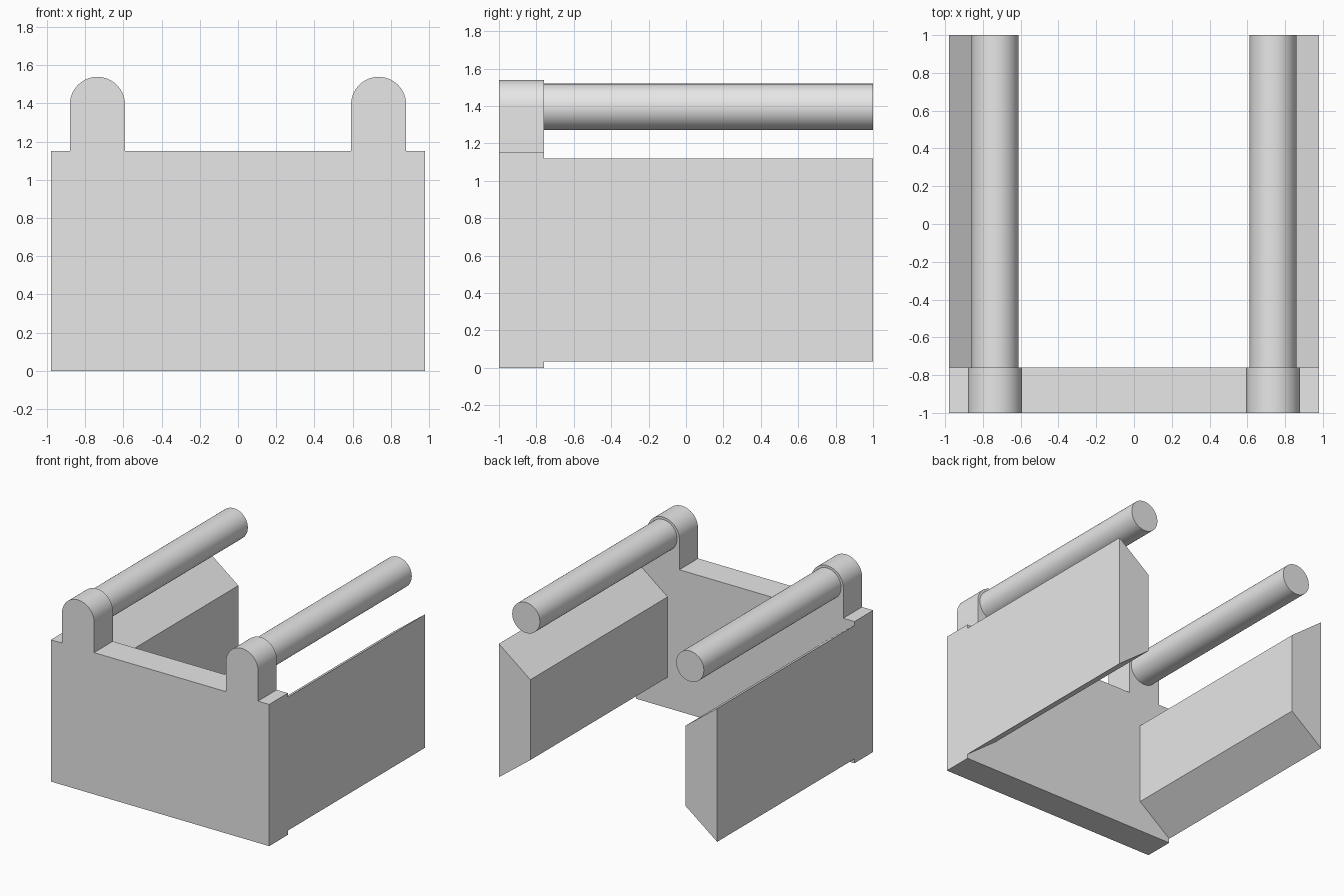
import bpy
import bmesh
from math import cos, sin, pi, radians

if "Cube" in bpy.data.objects:
    bpy.data.objects.remove(bpy.data.objects["Cube"], do_unlink=True)

FRONT, WALL_BACK, REAR = -1.0, -0.76, 1.0
HALF_WIDTH = 0.98
ROD_X, ROD_Z = 0.736, 1.395
ROD_RADIUS, LUG_RADIUS = 0.124, 0.144

grey = bpy.data.materials.new("plain_grey")
grey.use_nodes = True
grey.diffuse_color = (0.8, 0.8, 0.8, 1)
grey.node_tree.nodes["Principled BSDF"].inputs["Base Color"].default_value = (0.8, 0.8, 0.8, 1)


def arc(x, z, radius, start, end, steps):
    """Points of an arc in the front plane."""
    angles = [start + (end - start) * i / steps for i in range(steps + 1)]
    return [(x + radius * cos(a), z + radius * sin(a)) for a in angles]


def extrude(name, profile, y0, y1):
    """Extrude a front-plane outline from y0 to y1."""
    bm = bmesh.new()
    face = bm.faces.new([bm.verts.new((x, y0, z)) for x, z in profile])
    moved = bmesh.ops.extrude_face_region(bm, geom=[face])["geom"]
    verts = [g for g in moved if isinstance(g, bmesh.types.BMVert)]
    bmesh.ops.translate(bm, verts=verts, vec=(0, y1 - y0, 0))
    if len(bm.faces) == len(profile) + 1:
        bm.faces.new([v for v in bm.verts if v not in verts])
    bmesh.ops.recalc_face_normals(bm, faces=bm.faces)
    mesh = bpy.data.meshes.new(name)
    bm.to_mesh(mesh)
    bm.free()
    mesh.materials.append(grey)
    obj = bpy.data.objects.new(name, mesh)
    bpy.context.collection.objects.link(obj)
    bpy.ops.object.select_all(action="DESELECT")
    obj.select_set(True)
    bpy.context.view_layer.objects.active = obj
    bpy.ops.object.shade_smooth_by_angle(angle=radians(30))
    return obj


# Front panel with two round-topped lugs
half = [(HALF_WIDTH, 0), (HALF_WIDTH, 1.15), (ROD_X + LUG_RADIUS, 1.15)]
half += arc(ROD_X, ROD_Z, LUG_RADIUS, 0, pi, 32)
half += [(ROD_X - LUG_RADIUS, 1.15)]
extrude("front_panel", half + [(-x, z) for x, z in reversed(half)], FRONT, WALL_BACK)

# Bevelled side walls and the round rails above them
wall = [(HALF_WIDTH, 0.035), (HALF_WIDTH, 1.118), (0.697, 0.902), (0.697, 0.25)]
rail = arc(ROD_X, ROD_Z, ROD_RADIUS, 0, 2 * pi, 64)[:-1]
for side, sign in (("left", 1), ("right", -1)):
    extrude(side + "_wall", [(sign * x, z) for x, z in wall], WALL_BACK, REAR)
    extrude(side + "_rail", [(sign * x, z) for x, z in rail], WALL_BACK, REAR)
